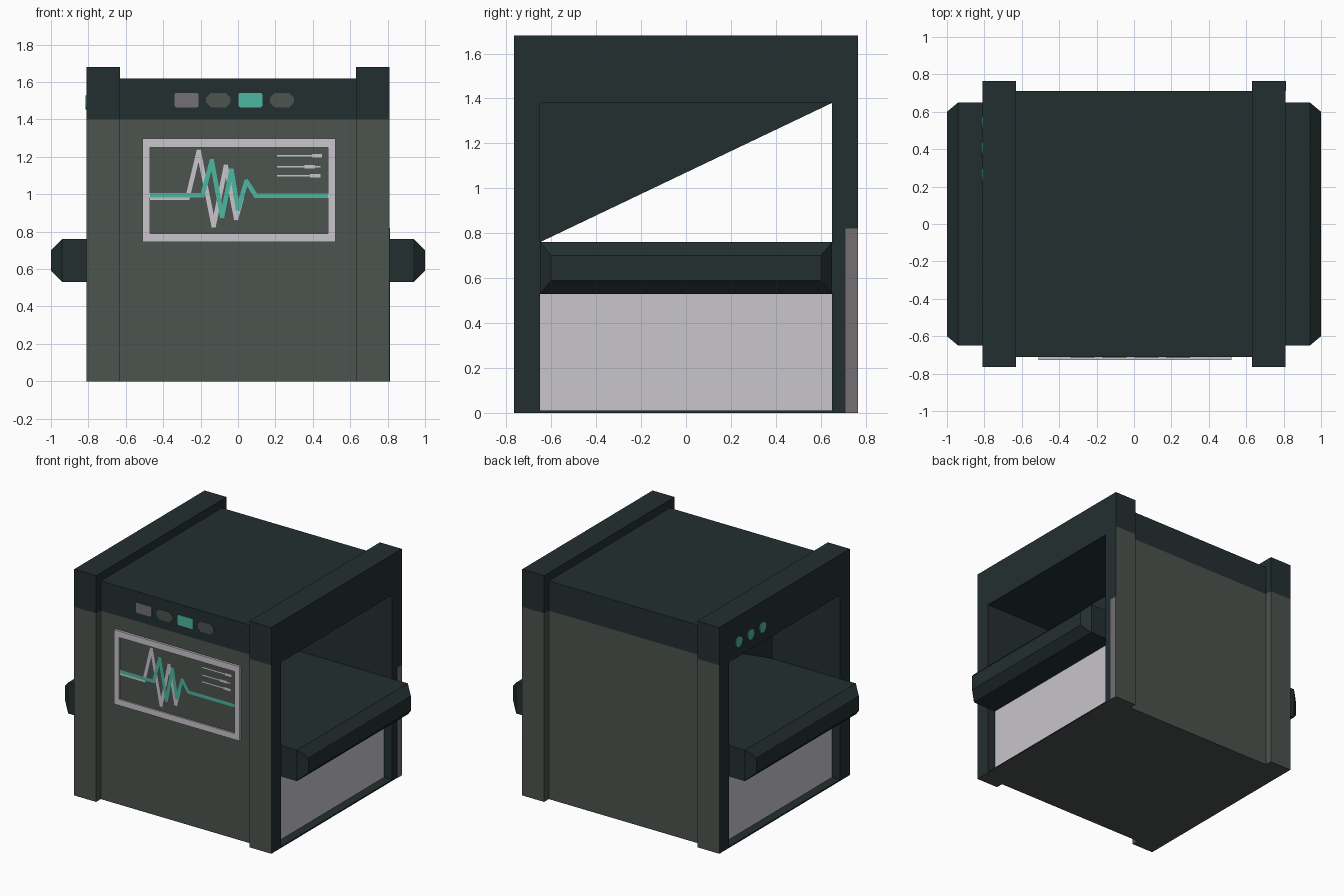
import bpy, bmesh, math
from mathutils import Vector

if "Cube" in bpy.data.objects:
    bpy.data.objects.remove(bpy.data.objects["Cube"])


def material(name, r, g, b):
    m = bpy.data.materials.new(name)
    m.diffuse_color = tuple((c / 255 / 12.92) if c < 11 else ((c / 255 + .055) / 1.055) ** 2.4
                            for c in (r, g, b)) + (1,)
    m.use_nodes = True
    m.node_tree.nodes["Principled BSDF"].inputs["Base Color"].default_value = m.diffuse_color
    return m


DARK = material("dark_teal", 35, 47, 48)
GREY = material("green_grey", 76, 83, 78)
LIGHT = material("pale_lilac", 200, 197, 204)
MID = material("mid_grey", 116, 111, 115)
TEAL = material("bright_teal", 75, 183, 160)


def finish(name, bm, mats):
    me = bpy.data.meshes.new(name)
    bm.to_mesh(me)
    bm.free()
    for m in mats:
        me.materials.append(m)
    ob = bpy.data.objects.new(name, me)
    bpy.context.collection.objects.link(ob)
    return ob


def box_mesh(lo, hi):
    bm = bmesh.new()
    bmesh.ops.create_cube(bm, size=1)
    for v in bm.verts:
        v.co = Vector([(a + b) / 2 + c * (b - a) for a, b, c in zip(lo, hi, v.co)])
    return bm


def box(name, lo, hi, mat):
    return finish(name, box_mesh(lo, hi), [mat])


def shell_box(name, lo, hi):
    """Casing block: dark, with green-grey front, back and underside below the top band."""
    bm = box_mesh(lo, hi)
    bmesh.ops.bisect_plane(bm, geom=bm.verts[:] + bm.edges[:] + bm.faces[:],
                           plane_co=(0, 0, 1.4), plane_no=(0, 0, 1))
    bm.normal_update()
    for f in bm.faces:
        c, n = f.calc_center_median(), f.normal
        outer = abs(n.y) > .5 and abs(c.y) > .7
        ledge = n.x * c.x < -.1 and abs(c.x) < .64 and abs(c.y) > .7
        under = n.z < -.5 and c.z < .005
        f.material_index = int(under or (c.z < 1.4 and (outer or ledge)))
    return finish(name, bm, [DARK, GREY])


def plate(name, points, y, mat, depth=.004):
    """Thin plate on the front, outline given in x, z."""
    bm = bmesh.new()
    f = bm.faces.new([bm.verts.new((x, y, z)) for x, z in points])
    ext = bmesh.ops.extrude_face_region(bm, geom=[f])
    for v in ext["geom"]:
        if isinstance(v, bmesh.types.BMVert):
            v.co.y -= depth
    bmesh.ops.recalc_face_normals(bm, faces=bm.faces[:])
    return finish(name, bm, [mat])


def stroke(name, pts, width, y, mat):
    """Flat line along x, z points, facing the front."""
    bm = bmesh.new()
    for p, q in zip(pts, pts[1:]):
        p, q = Vector(p), Vector(q)
        d = (q - p).normalized() * width / 2
        n = Vector((-d.y, d.x))
        p, q = p - d * .6, q + d * .6
        bm.faces.new([bm.verts.new((c.x, y, c.y)) for c in (p - n, q - n, q + n, p + n)])
    bm.normal_update()
    for f in bm.faces:
        if f.normal.y > 0:
            f.normal_flip()
    return finish(name, bm, [mat])


# Casing between the two side frames
shell_box("front_wall", (-.63, -.71, 0), (.63, -.65, 1.62))
shell_box("back_wall", (-.63, .65, 0), (.63, .71, 1.62))
shell_box("roof", (-.63, -.65, 1.38), (.63, .65, 1.62))
shell_box("floor", (-.81, -.65, 0), (.81, .65, .01))

for s, side in ((1, "right"), (-1, "left")):
    x0, x1 = sorted((s * .63, s * .81))
    # Portal frame
    shell_box(side + "_front_post", (x0, -.765, 0), (x1, -.65, 1.68))
    shell_box(side + "_back_post", (x0, .65, 0), (x1, .765, 1.68))
    shell_box(side + "_lintel", (x0, -.65, 1.38), (x1, .65, 1.68))
    # Pale panel under the conveyor
    x0, x1 = sorted((s * .70, s * .745))
    box(side + "_lower_panel", (x0, -.65, .01), (x1, .65, .54), LIGHT)
    # Triangular flap inside the tunnel
    bm = bmesh.new()
    vs = [bm.verts.new((s * .25, y, z)) for y, z in ((-.65, 1.38), (.65, 1.38), (-.65, .76))]
    bm.faces.new(vs[::s])
    finish(side + "_tunnel_flap", bm, [DARK])

# Conveyor with chamfered ends
bm = bmesh.new()
rings = []
for x, hy, z0, z1 in ((-1, .6, .59, .70), (-.94, .65, .53, .76), (.94, .65, .53, .76), (1, .6, .59, .70)):
    rings.append([bm.verts.new((x, y, z)) for y, z in ((-hy, z0), (hy, z0), (hy, z1), (-hy, z1))])
for a, b in zip(rings, rings[1:]):
    for i in range(4):
        j = (i + 1) % 4
        bm.faces.new((a[i], a[j], b[j], b[i]))
bm.faces.new(rings[0])
bm.faces.new(rings[-1])
bmesh.ops.recalc_face_normals(bm, faces=bm.faces[:])
finish("conveyor", bm, [DARK])

# Display with raised border
for name, lo, hi in (("bottom", (-.51, .745), (.52, .79)), ("top", (-.51, 1.25), (.52, 1.297)),
                     ("left", (-.51, .79), (-.47, 1.25)), ("right", (.48, .79), (.52, 1.25))):
    box("screen_border_" + name, (lo[0], -.727, lo[1]), (hi[0], -.71, hi[1]), LIGHT)
box("screen", (-.47, -.715, .79), (.48, -.709, 1.25), GREY)
stroke("pale_wave", [(-.47, .98), (-.27, .98), (-.21, 1.23), (-.13, .83), (-.065, 1.15),
                     (-.01, .87), (.02, .98)], .024, -.717, LIGHT)
stroke("teal_wave", [(-.47, .995), (-.19, .995), (-.14, 1.18), (-.085, .88), (-.035, 1.13),
                     (.0, .92), (.045, 1.07), (.095, .992), (.48, .992)], .024, -.719, TEAL)
for i, (z, x) in enumerate(((1.205, .40), (1.148, .36), (1.098, .39))):
    stroke(f"readout_line_{i}", [(.21, z), (.44, z)], .008, -.717, LIGHT)
    stroke(f"readout_mark_{i}", [(x, z), (x + .045, z)], .018, -.718, LIGHT)

# Front buttons, cut corners
for i, (x, c, mat) in enumerate(((-.275, .008, MID), (-.105, .025, GREY),
                                 (.067, .008, TEAL), (.235, .025, GREY))):
    w, h, z = .065, .038, 1.503
    plate(f"front_button_{i}", [(x - w + c, z - h), (x + w - c, z - h), (x + w, z - h + c),
                                (x + w, z + h - c), (x + w - c, z + h), (x - w + c, z + h),
                                (x - w, z + h - c), (x - w, z - h + c)], -.71, mat)

# Round lamps on the left side
for i, y in enumerate((.54, .40, .26)):
    bm = bmesh.new()
    bmesh.ops.create_cone(bm, cap_ends=True, segments=16, radius1=.038, radius2=.038, depth=.006)
    ob = finish(f"side_lamp_{i}", bm, [TEAL])
    ob.rotation_euler = (0, math.pi / 2, 0)
    ob.location = (-.812, y, 1.49)

# Grey strip on the right rear post
box("rear_post_strip", (.808, .71, 0), (.813, .765, .82), MID)
